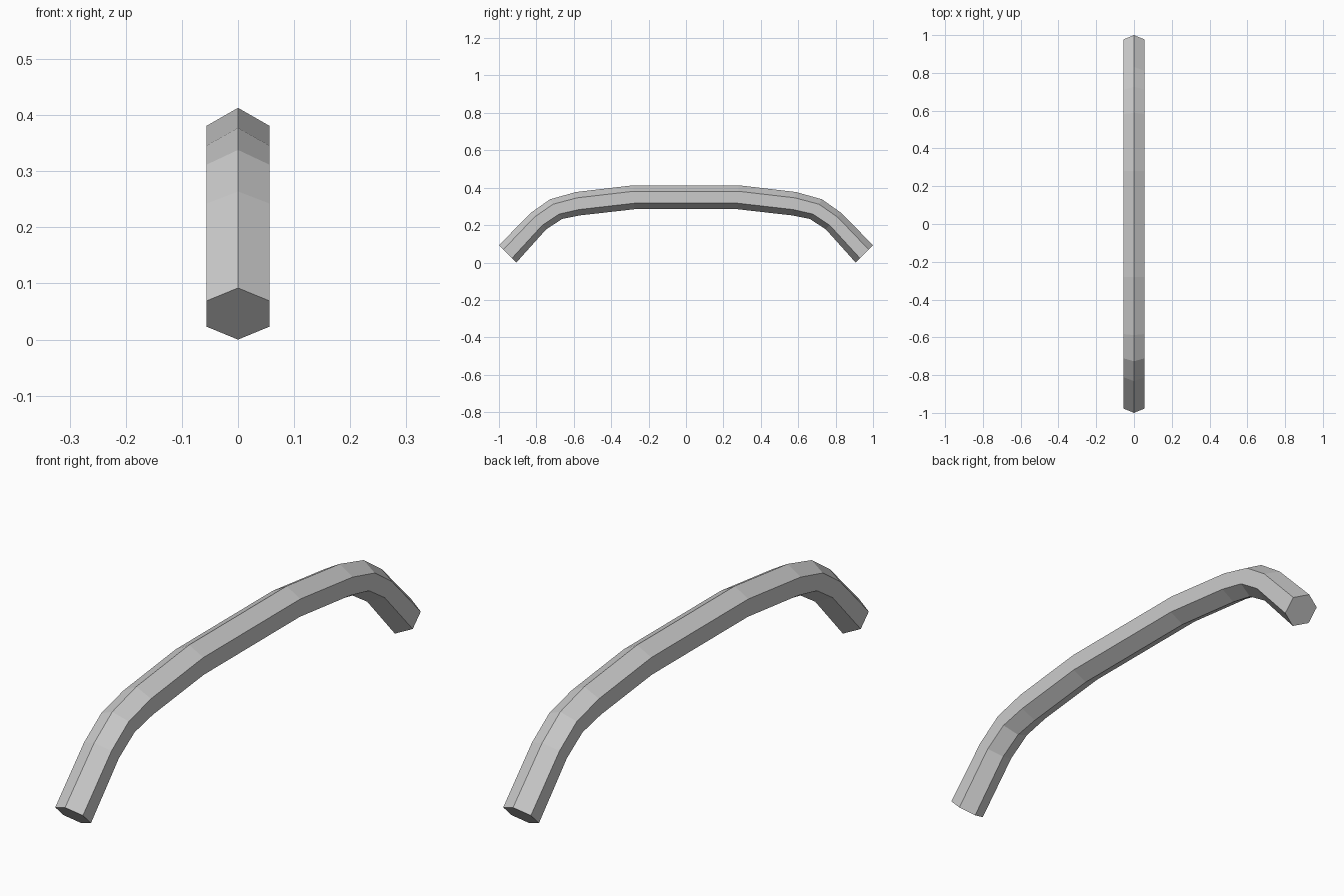
import bpy
import bmesh
from mathutils import Vector

cube = bpy.data.objects.get("Cube")
if cube:
    bpy.data.objects.remove(cube, do_unlink=True)

# Plain grey metal
grey = bpy.data.materials.new("light_grey")
grey.use_nodes = True
COLOUR = (0.6, 0.6, 0.6, 1.0)
grey.diffuse_color = COLOUR
grey.node_tree.nodes["Principled BSDF"].inputs["Base Color"].default_value = COLOUR

HALF_WIDTH = 0.056

# Ridge points of the bar in side profile: (outer y, z), (inner y, z), front end to middle
half = [
    ((-1.0, 0.092), (-0.907, 0.0)),
    ((-0.832, 0.264), (-0.747, 0.178)),
    ((-0.727, 0.338), (-0.662, 0.233)),
    ((-0.588, 0.377), (-0.567, 0.252)),
    ((-0.282, 0.413), (-0.276, 0.285)),
]
mirrored = [tuple((-y, z) for y, z in pair) for pair in reversed(half)]

# Hexagon corners: side offset and position from inner (-1) to outer (1) ridge
hexagon = [(0, 1), (1, 0.5), (1, -0.5), (0, -1), (-1, -0.5), (-1, 0.5)]


def add_ring(bm, outer, inner):
    """Hexagonal mitred section between an outer and an inner ridge point."""
    top, bottom = Vector((0, *outer)), Vector((0, *inner))
    centre, arm = (top + bottom) / 2, (top - bottom) / 2
    return [bm.verts.new(centre + arm * t + Vector((s * HALF_WIDTH, 0, 0)))
            for s, t in hexagon]


# Bent handle bar
bm = bmesh.new()
rings = [add_ring(bm, *pair) for pair in half + mirrored]
for a, b in zip(rings, rings[1:]):
    for i in range(len(a)):
        j = (i + 1) % len(a)
        bm.faces.new((a[i], a[j], b[j], b[i]))

# End caps
bm.faces.new(rings[0])
bm.faces.new(rings[-1])
bmesh.ops.recalc_face_normals(bm, faces=bm.faces)

mesh = bpy.data.meshes.new("handle_bar")
bm.to_mesh(mesh)
bm.free()
mesh.materials.append(grey)
handle = bpy.data.objects.new("handle_bar", mesh)
bpy.context.collection.objects.link(handle)
